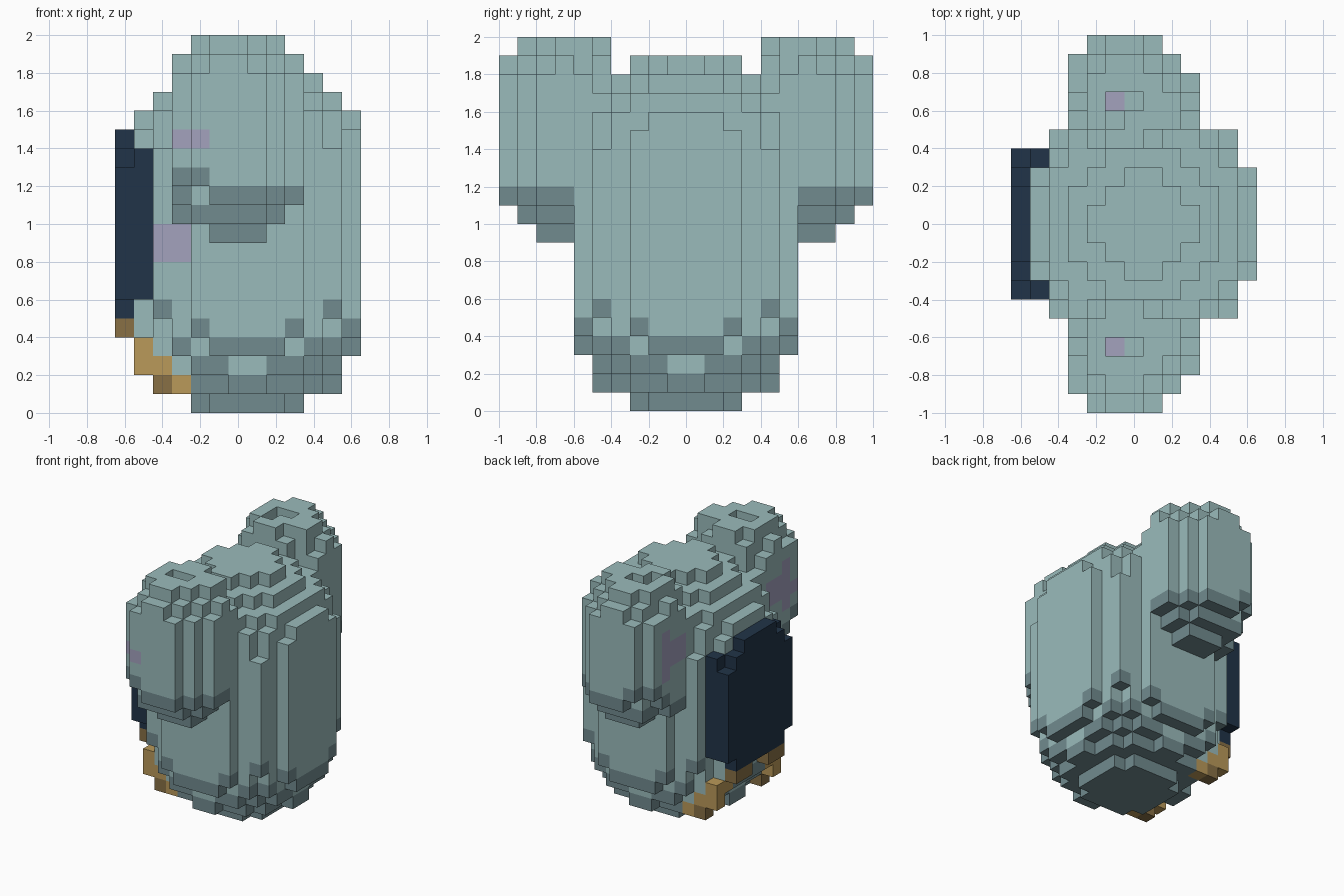
import bpy
import bmesh

cube = bpy.data.objects.get("Cube")
if cube:
    bpy.data.objects.remove(cube, do_unlink=True)

CELL = 0.1

# Flat colours (linear)
PALETTE = {
    "pale_teal": (0.323, 0.497, 0.497),
    "deep_teal": (0.165, 0.258, 0.275),
    "mauve": (0.37, 0.36, 0.515),
    "navy": (0.015, 0.034, 0.065),
    "gold": (0.49, 0.32, 0.10),
    "dark_gold": (0.246, 0.162, 0.06),
}
MATS = {}
for name, rgb in PALETTE.items():
    mat = bpy.data.materials.new(name)
    mat.use_nodes = True
    mat.diffuse_color = (*rgb, 1)
    bsdf = mat.node_tree.nodes["Principled BSDF"]
    bsdf.inputs["Base Color"].default_value = (*rgb, 1)
    bsdf.inputs["Roughness"].default_value = 0.8
    MATS[name] = mat
ORDER = list(MATS)

# Height maps: one letter per column, a is the ground layer, a dot is empty
BODY_BOTTOM = ["aaabbd", "aaabcd", "aabbce", "bbbcd.", "bccdf.", "dde..."]
BODY_TOP = ["tttsrq", "ttssrq", "tssrrp", "ssrrq.", "rrrqo.", "qqp..."]
LOBE_BOTTOM = [".mlll..", "mkkkkl.", "lkjjjkl", "kkjjjkl", "kkjjjkl", "kkjjjk."]
LOBE_TOP = [".stts..", "stuuts.", "suuuuts", "tussuut", "suuuuus", "rtuutr."]


def layers(low, high):
    return range(ord(low) - ord("a"), ord(high) - ord("a"))


def mirrored(j):
    return (j, 19 - j)


body, lobes, plate, trim = {}, {}, {}, {}

# Rounded body, one quarter mirrored in x and y
for a in range(6):
    for b in range(6):
        if BODY_TOP[a][b] == ".":
            continue
        for k in layers(BODY_BOTTOM[a][b], BODY_TOP[a][b]):
            for i in (7 + a, 6 - a):
                for j in mirrored(9 - b):
                    body[i, j, k] = "pale_teal"

# Two hanging lobes, front and back
for c in range(6):
    for e in range(7):
        if LOBE_TOP[c][e] == ".":
            continue
        for k in layers(LOBE_BOTTOM[c][e], LOBE_TOP[c][e]):
            for j in mirrored(c):
                if (3 + e, j, k) not in body:
                    lobes[3 + e, j, k] = "pale_teal"
# Step beside the hole of the back lobe
lobes.pop((5, 15, 19), None)

# Navy plate on the right side
for b in range(4):
    for j in mirrored(9 - b):
        rows = range(6, 13) if b == 3 else range(5, 14 if b == 2 else 15)
        for k in rows:
            plate[0, j, k] = "navy"
        if b == 3:
            for k in range(6, 14):
                plate[1, j, k] = "navy"

# Gold stepped trim under the plate
for i, b, k, colour in [(3, 3, 1, "gold"), (2, 3, 1, "dark_gold"),
                        (2, 3, 2, "gold"), (1, 3, 2, "gold"),
                        (1, 3, 3, "gold"), (1, 2, 3, "gold"),
                        (0, 2, 4, "dark_gold"), (0, 1, 4, "dark_gold")]:
    for j in mirrored(9 - b):
        body.pop((i, j, k), None)
        trim[i, j, k] = colour

solid = set(body) | set(lobes) | set(plate) | set(trim)

# Undersides are deep teal
for part in (body, lobes):
    for i, j, k in part:
        if (i, j, k - 1) not in solid:
            part[i, j, k] = "deep_teal"


def paint(part, cells):
    for cell in cells:
        if cell in part:
            part[cell] = "mauve"


# Mauve markings on the lobes, the hole floors and the body front
for j in range(2, 6):
    for side in mirrored(j):
        paint(lobes, [(3, side, k) for k in (range(13, 17) if j == 2 else (14, 15))])
paint(lobes, [(3, 1, 14), (4, 0, 14)])
paint(lobes, [(5, j, 17) for j in mirrored(3)])
paint(body, [(i, 5, k) for i in (2, 3) for k in (8, 9)])


def build(name, part):
    """Turn the cells of one part into a mesh of its outer faces."""
    bm = bmesh.new()
    verts = {}

    def vert(p):
        if p not in verts:
            verts[p] = bm.verts.new(((p[0] - 6.5) * CELL, (p[1] - 10) * CELL, p[2] * CELL))
        return verts[p]

    for cell, colour in part.items():
        for axis in range(3):
            u, v = (axis + 1) % 3, (axis + 2) % 3
            for side in (0, 1):
                near = list(cell)
                near[axis] += 2 * side - 1
                if tuple(near) in solid:
                    continue
                corners = []
                for du, dv in ((0, 0), (1, 0), (1, 1), (0, 1)):
                    p = list(cell)
                    p[axis] += side
                    p[u] += du
                    p[v] += dv
                    corners.append(vert(tuple(p)))
                face = bm.faces.new(corners if side else corners[::-1])
                face.material_index = ORDER.index(colour)
    mesh = bpy.data.meshes.new(name)
    bm.to_mesh(mesh)
    bm.free()
    for mat in MATS.values():
        mesh.materials.append(mat)
    bpy.context.collection.objects.link(bpy.data.objects.new(name, mesh))


build("body", body)
build("front_lobe", {c: m for c, m in lobes.items() if c[1] < 10})
build("back_lobe", {c: m for c, m in lobes.items() if c[1] >= 10})
build("face_plate", plate)
build("gold_trim", trim)
